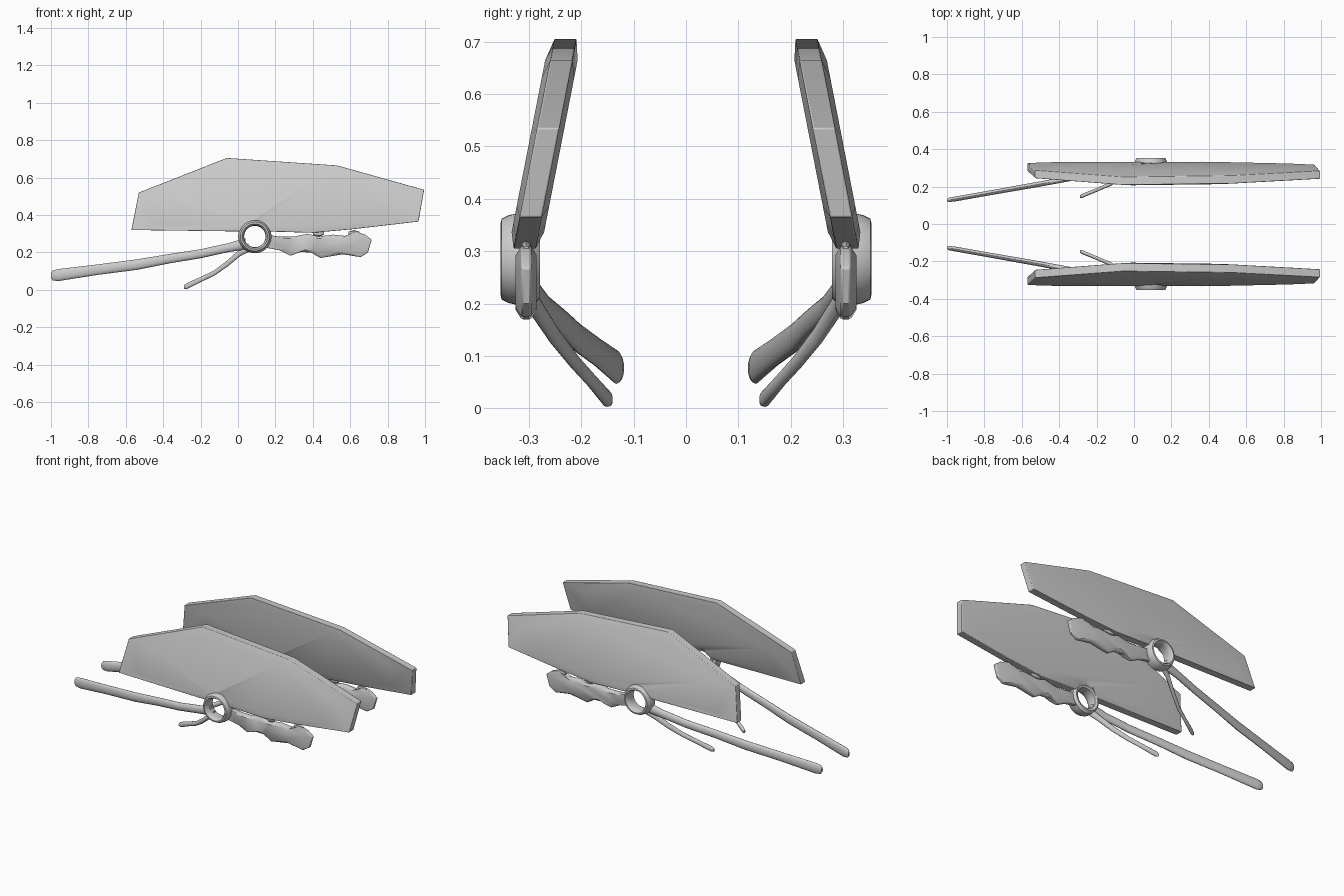
import bpy, bmesh, math
from mathutils import Vector

if "Cube" in bpy.data.objects:
    bpy.data.objects.remove(bpy.data.objects["Cube"])

HUB = (0.09, 0.285)  # x, z of the ring centre


def finish(name, bm, bevel=0.0):
    bmesh.ops.recalc_face_normals(bm, faces=bm.faces[:])
    mesh = bpy.data.meshes.new(name)
    bm.to_mesh(mesh)
    bm.free()
    ob = bpy.data.objects.new(name, mesh)
    bpy.context.collection.objects.link(ob)
    if bevel:
        b = ob.modifiers.new("soft_edges", 'BEVEL')
        b.width, b.segments, b.limit_method = bevel, 3, 'ANGLE'
        b.angle_limit = math.radians(50)
    m = ob.modifiers.new("other_side", 'MIRROR')
    m.use_axis = (False, True, False)
    m.use_mirror_merge = False
    bpy.context.view_layer.objects.active = ob
    bpy.ops.object.select_all(action='DESELECT')
    ob.select_set(True)
    bpy.ops.object.shade_smooth_by_angle(angle=math.radians(40))
    return ob


def loft(name, rings, closed=False, bevel=0.0):
    bm = bmesh.new()
    vr = [[bm.verts.new(p) for p in r] for r in rings]
    n = len(vr[0])
    pairs = list(zip(vr, vr[1:])) + ([(vr[-1], vr[0])] if closed else [])
    for a, b in pairs:
        for i in range(n):
            j = (i + 1) % n
            bm.faces.new((a[i], a[j], b[j], b[i]))
    if not closed:
        bm.faces.new(vr[0])
        bm.faces.new(vr[-1])
    return finish(name, bm, bevel)


def plate(name, outline, y_at, edge, middle, inset, centre, bevel):
    # outline in x,z; layers give a slightly pillowed slab
    rings = []
    for s, off in ((inset, -middle), (1, -edge), (1, edge), (inset, middle)):
        ring = []
        for x, z in outline:
            x2 = centre[0] + (x - centre[0]) * s
            z2 = centre[1] + (z - centre[1]) * s
            ring.append((x2, y_at(z2) + off, z2))
        rings.append(ring)
    return loft(name, rings, bevel=bevel)


def rod(name, stations, n=16):
    # stations: centre x, y, z, half thickness in y, half height in z
    rings = []
    for k, (x, y, z, ry, rz) in enumerate(stations):
        rings.append([(x, y + ry * math.cos(2 * math.pi * i / n),
                       z + rz * math.sin(2 * math.pi * i / n)) for i in range(n)])
    return loft(name, rings)


# Large leaning side panel, notched around the ring
notch = []
for i in range(9):
    a = math.radians(158 - i * 17)
    notch.append((HUB[0] + 0.072 * math.cos(a), HUB[1] + 0.072 * math.sin(a)))
panel = [(-0.57, 0.32), (-0.53, 0.52), (-0.06, 0.705), (0.53, 0.665),
         (0.995, 0.535), (0.965, 0.365), (0.62, 0.325), (0.40, 0.305)]
panel += notch[::-1]
plate("side_panel", panel, lambda z: -0.307 + (z - 0.31) * 0.195,
      0.021, 0.031, 0.82, (0.2, 0.48), 0.008)

# Lumpy flat paddle behind the ring
paddle = [(0.15, 0.295), (0.22, 0.285), (0.30, 0.285), (0.37, 0.30), (0.43, 0.285),
          (0.51, 0.295), (0.58, 0.285), (0.63, 0.312), (0.68, 0.295), (0.715, 0.268),
          (0.695, 0.20), (0.655, 0.175), (0.56, 0.19), (0.44, 0.17), (0.39, 0.20),
          (0.33, 0.202), (0.28, 0.182), (0.22, 0.212), (0.15, 0.225)]
plate("rear_paddle", paddle, lambda z: -0.305, 0.009, 0.02, 0.75, (0.44, 0.242), 0.004)

# Small webs joining the paddle to the panel
for i, x in enumerate((0.43, 0.62)):
    rod(f"paddle_web_{i + 1}", [(x - 0.03, -0.305, 0.302, 0.006, 0.008),
                                (x, -0.305, 0.302, 0.012, 0.018),
                                (x + 0.03, -0.305, 0.302, 0.006, 0.008)], 8)

# Open ring hub, turned around the y direction
profile = [(0.060, -0.285), (0.057, -0.32), (0.060, -0.343), (0.068, -0.354),
           (0.077, -0.352), (0.084, -0.338), (0.089, -0.315), (0.088, -0.292), (0.075, -0.279)]
N = 40
loft("ring_hub", [[(HUB[0] + r * math.cos(2 * math.pi * i / N), y,
                    HUB[1] + r * math.sin(2 * math.pi * i / N)) for r, y in profile]
                  for i in range(N)], closed=True)

# Long flat front rod
rod("long_rod", [(0.04, -0.305, 0.246, 0.018, 0.030), (-0.05, -0.296, 0.226, 0.017, 0.024),
                 (-0.20, -0.270, 0.193, 0.015, 0.024), (-0.37, -0.238, 0.166, 0.014, 0.025),
                 (-0.54, -0.207, 0.135, 0.014, 0.028), (-0.75, -0.170, 0.108, 0.013, 0.028),
                 (-0.96, -0.133, 0.079, 0.013, 0.032), (-0.99, -0.129, 0.077, 0.011, 0.027),
                 (-1.0, -0.128, 0.077, 0.006, 0.014)])

# Short thin lower rod
rod("short_rod", [(0.055, -0.305, 0.225, 0.014, 0.024), (0.01, -0.290, 0.198, 0.014, 0.019),
                  (-0.06, -0.251, 0.138, 0.012, 0.017), (-0.13, -0.212, 0.088, 0.011, 0.014),
                  (-0.20, -0.182, 0.055, 0.010, 0.014), (-0.275, -0.151, 0.019, 0.011, 0.016),
                  (-0.29, -0.146, 0.014, 0.006, 0.010)])
